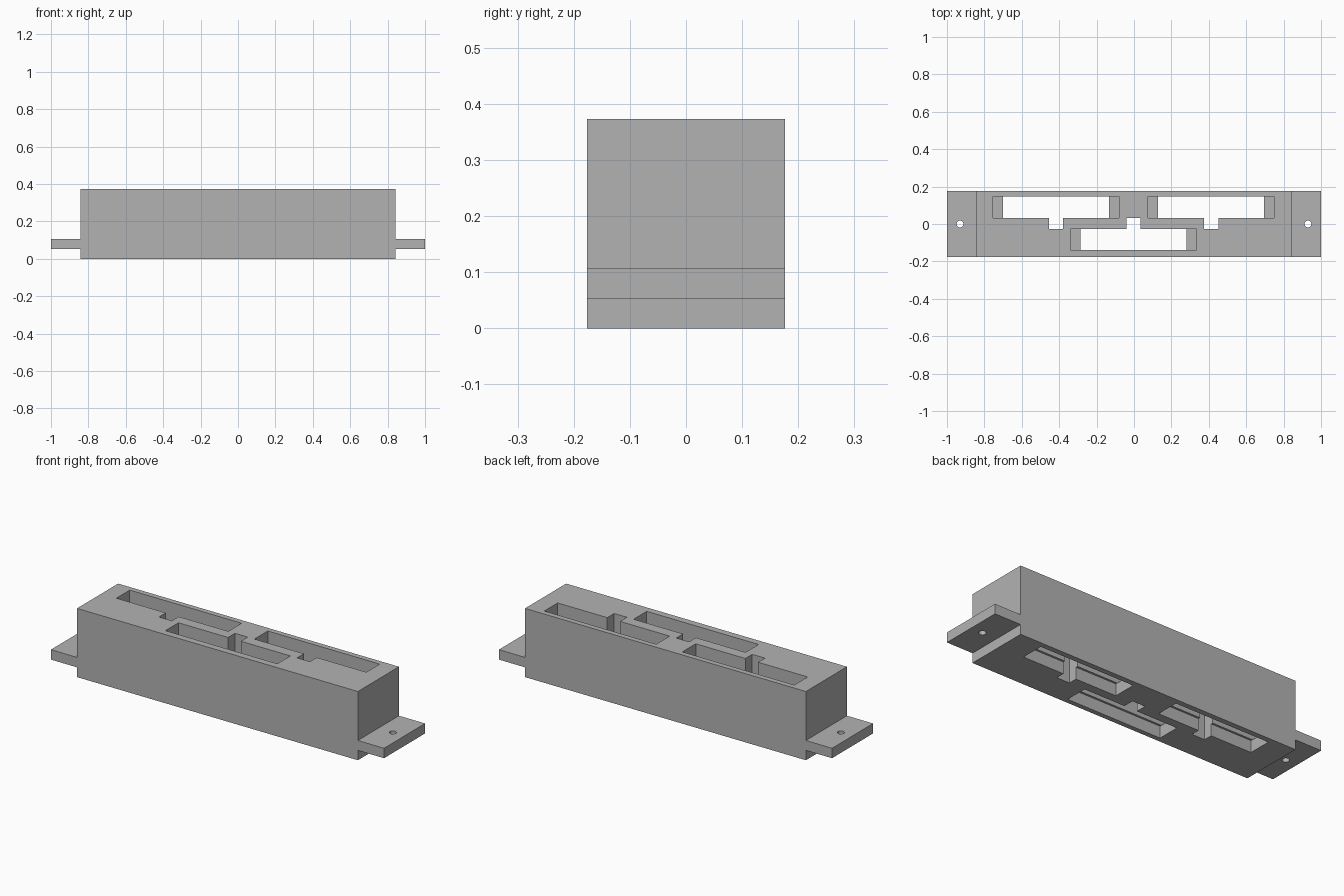
import bpy
import bmesh

if "Cube" in bpy.data.objects:
    bpy.data.objects.remove(bpy.data.objects["Cube"], do_unlink=True)

HALF_DEPTH = 0.176
LEDGE_Z = 0.064     # height of the step inside each slot
SHIFT = -0.0025     # slots sit slightly off centre
RIM = 0.053         # end ledge length
LIP = 0.011         # undercut along the slot wall

grey = bpy.data.materials.new("plain_grey")
grey.use_nodes = True
colour = (0.45, 0.45, 0.45, 1)
grey.diffuse_color = colour
grey.node_tree.nodes["Principled BSDF"].inputs["Base Color"].default_value = colour


def extrude_profile(name, points, y0, y1):
    """Extrude an x-z outline from y0 to y1."""
    bm = bmesh.new()
    face = bm.faces.new([bm.verts.new((x, y0, z)) for x, z in points])
    out = bmesh.ops.extrude_face_region(bm, geom=[face])
    verts = [v for v in out["geom"] if isinstance(v, bmesh.types.BMVert)]
    bmesh.ops.translate(bm, verts=verts, vec=(0, y1 - y0, 0))
    bmesh.ops.recalc_face_normals(bm, faces=bm.faces)
    mesh = bpy.data.meshes.new(name)
    bm.to_mesh(mesh)
    bm.free()
    mesh.materials.append(grey)
    obj = bpy.data.objects.new(name, mesh)
    bpy.context.collection.objects.link(obj)
    return obj


def box(name, x0, x1, y0, y1, z0, z1):
    return extrude_profile(name, [(x0, z0), (x1, z0), (x1, z1), (x0, z1)], y0, y1)


# Body with a mounting ear at each end
half = [(0.843, 0), (0.843, 0.053), (1, 0.053), (1, 0.107), (0.843, 0.107), (0.843, 0.373)]
body = extrude_profile("housing", half + [(-x, z) for x, z in reversed(half)],
                       -HALF_DEPTH, HALF_DEPTH)


def cut(tool):
    tool.hide_render = True
    mod = body.modifiers.new(tool.name, "BOOLEAN")
    mod.operation = "DIFFERENCE"
    mod.solver = "EXACT"
    mod.object = tool
    bpy.context.view_layer.objects.active = body
    bpy.ops.object.modifier_apply(modifier=mod.name)
    bpy.data.objects.remove(tool, do_unlink=True)


# Three stepped slots, each with a through notch in one long wall
for centre, y0, y1 in ((-0.4145, 0.032, 0.147), (0.4145, 0.032, 0.147), (0, -0.139, -0.027)):
    c = centre + SHIFT
    wide, narrow = 0.336, 0.336 - RIM
    cut(box("slot_lower", c - narrow, c + narrow, y0 - LIP, y1, -0.1, LEDGE_Z))
    cut(box("slot_upper", c - wide, c + wide, y0, y1, LEDGE_Z, 0.5))
    n0, n1 = (-0.027, 0.1) if centre else (-0.08, 0.032)
    cut(box("notch", c - 0.0385, c + 0.0385, n0, n1, -0.1, 0.5))

# Screw holes in the ears
for side in (-1, 1):
    bpy.ops.mesh.primitive_cylinder_add(vertices=32, radius=0.018, depth=0.2,
                                        location=(side * 0.93, 0, 0.08))
    hole = bpy.context.object
    hole.name = "screw_hole"
    hole.data.materials.append(grey)
    cut(hole)

body.select_set(True)
bpy.ops.object.shade_smooth_by_angle()
